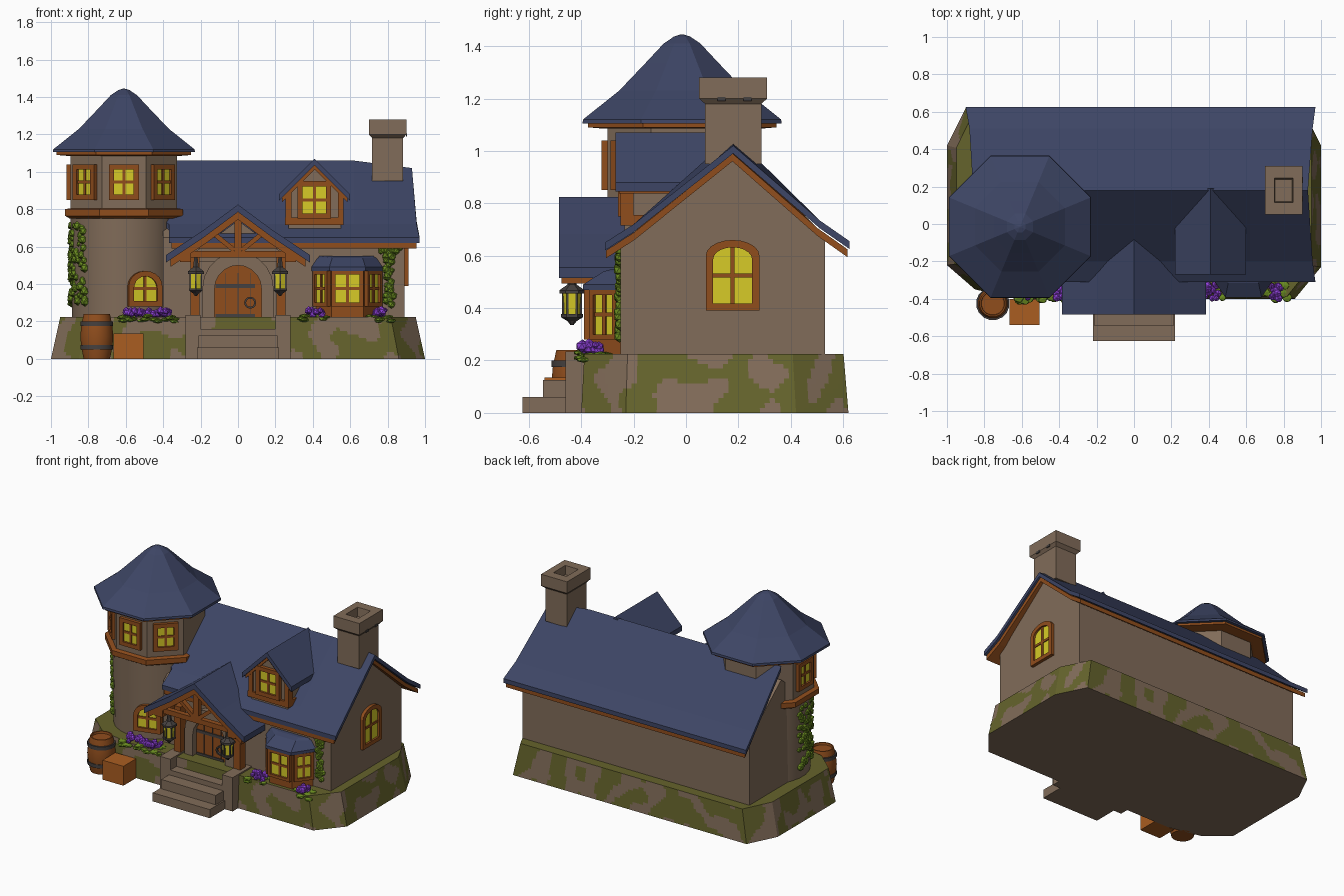
import bpy, bmesh, random
from math import sin, cos, pi, radians, ceil
from mathutils import Matrix, Vector, noise

if "Cube" in bpy.data.objects:
    bpy.data.objects.remove(bpy.data.objects["Cube"])
random.seed(4)


def material(name, *rgb):
    m = bpy.data.materials.new(name)
    m.use_nodes = True
    m.diffuse_color = (*rgb, 1)
    m.node_tree.nodes["Principled BSDF"].inputs["Base Color"].default_value = (*rgb, 1)
    return m


STONE = material("warm stone", .22, .15, .1)
ROOF = material("blue roof", .047, .06, .13)
WOOD = material("brown wood", .28, .075, .012)
CRATE = material("orange wood", .4, .11, .015)
GLASS = material("yellow glass", .68, .6, .02)
MOSS = material("olive moss", .13, .125, .025)
LEAF = material("leaf green", .15, .27, .015)
PETAL = material("purple petal", .27, .05, .68)
METAL = material("dark metal", .06, .052, .05)


# Core helpers
def finish(name, bm, mats, smooth=False):
    bmesh.ops.recalc_face_normals(bm, faces=bm.faces)
    for f in bm.faces:
        f.smooth = smooth
    me = bpy.data.meshes.new(name)
    bm.to_mesh(me)
    bm.free()
    for m in mats:
        me.materials.append(m)
    if smooth:
        me.set_sharp_from_angle(angle=radians(40))
    ob = bpy.data.objects.new(name, me)
    bpy.context.collection.objects.link(ob)
    return ob


def loft(name, loops, mat, M=Matrix(), strip=False, closed=False, smooth=False):
    """Skin equal-length loops; caps are n-gons, or quads for folded strips."""
    bm = bmesh.new()
    rings = [[bm.verts.new(M @ Vector(p)) for p in loop] for loop in loops]
    n = len(rings[0])
    pairs = list(zip(rings, rings[1:])) + ([(rings[-1], rings[0])] if closed else [])
    for a, b in pairs:
        for i in range(n):
            j = (i + 1) % n
            bm.faces.new((a[i], a[j], b[j], b[i]))
    if not closed:
        for r in (rings[0], rings[-1]):
            if strip:
                for i in range(n // 2 - 1):
                    bm.faces.new((r[i], r[i + 1], r[n - 2 - i], r[n - 1 - i]))
            else:
                bm.faces.new(r)
    return finish(name, bm, [mat], smooth)


def box(name, x, y, z, mat, M=Matrix()):
    loops = [[(x[0], y[0], h), (x[1], y[0], h), (x[1], y[1], h), (x[0], y[1], h)] for h in z]
    return loft(name, loops, mat, M)


def prism(name, pts, y, mat, M=Matrix()):
    return loft(name, [[(u, d, v) for u, v in pts] for d in y], mat, M)


def ring(name, outer, inner, y, mat, M=Matrix()):
    loops = [[(u, d, v) for u, v in pts] for pts, d in
             ((outer, y[0]), (outer, y[1]), (inner, y[1]), (inner, y[0]))]
    return loft(name, loops, mat, M, closed=True)


def lathe(name, profile, sides, at, mat, smooth=False):
    """Profile radii are measured to the flats of the polygon."""
    k = 1 / cos(pi / sides)
    loops = [[(at[0] + r * k * cos((i + .5) * 2 * pi / sides),
               at[1] + r * k * sin((i + .5) * 2 * pi / sides), z)
              for i in range(sides)] for r, z in profile]
    return loft(name, loops, mat, smooth=smooth)


def slab(name, columns, drop, mat):
    loops = [c + [(x, y, z - drop) for x, y, z in reversed(c)] for c in columns]
    return loft(name, loops, mat, strip=True)


def beam(name, p, q, width, y, mat=WOOD):
    p, q = Vector(p), Vector(q)
    d = (q - p).normalized() * width / 2
    s = Vector((-d.y, d.x))
    return prism(name, [p - s, q - s, q + s, p + s], y, mat)


def arch(w, h, rise, base=0):
    if not rise:
        return [(-w / 2, base), (w / 2, base), (w / 2, h), (-w / 2, h)]
    top = [(w / 2 * cos(i * pi / 10), h - rise + rise * sin(i * pi / 10)) for i in range(11)]
    return [(-w / 2, base), (w / 2, base)] + top


def window(name, at, angle, w, h, rise=0, edge=.028):
    M = Matrix.Translation(at) @ Matrix.Rotation(radians(angle), 4, "Z")
    inner = arch(w - 2 * edge, h - edge, max(rise - edge / 2, 0), edge)
    ring(name + "_frame", arch(w, h, rise), inner, (.02, -.022), WOOD, M)
    prism(name + "_glass", inner, (.02, -.008), GLASS, M)
    box(name + "_mullion", (-.008, .008), (0, -.014), (edge / 2, h - edge / 2), WOOD, M)
    box(name + "_crossbar", (edge / 2 - w / 2, w / 2 - edge / 2), (0, -.014),
        (h / 2 - .008, h / 2 + .008), WOOD, M)


def blobs(name, places, size, mat, flat=1):
    bm = bmesh.new()
    for p in places:
        s = size * random.uniform(.7, 1.2)
        M = Matrix.Translation(p) @ Matrix.Diagonal((s, s, s * flat, 1))
        bmesh.ops.create_icosphere(bm, subdivisions=1, radius=1, matrix=M)
    return finish(name, bm, [mat])


# Foundation with mossy patches
corners = [(-.85, -.35), (-.62, -.4), (.86, -.4), (1, -.23), (1, .42), (.9, .62),
           (-.9, .62), (-1, .42), (-1, -.22)]
outline = []
for a, b in zip(corners, corners[1:] + corners[:1]):
    a, b = Vector(a), Vector(b)
    steps = ceil((b - a).length / .02)
    outline += [a.lerp(b, i / steps) for i in range(steps)]
levels = [i / 12 for i in range(13)]
base = loft("foundation", [[(p.x * (1 - .05 * t), p.y * (1 - .03 * t), .225 * t) for p in outline]
                           for t in levels], STONE)
base.data.materials.append(MOSS)
for f in base.data.polygons:
    if f.normal.z > .9 or (f.normal.z > -.9 and noise.noise(f.center * 8) > -.06):
        f.material_index = 1

# House walls: full gable on the right, rear half only behind the tower
gable = [(-.25, .2), (.53, .2), (.53, .68), (.18, .965), (-.25, .65)]
rear = [(0, .2), (.53, .2), (.53, .68), (.18, .965), (0, .82)]
for name, pts, ends in (("house_wall", gable, (-.4, .89)), ("rear_wall", rear, (-.86, -.4))):
    loft(name, [[(x, y, z) for y, z in pts] for x in ends], STONE)

# Main roof with a wooden lining
section = [(-.31, .65), (-.2, .72), (.18, 1.02), (.51, .735), (.625, .655)]
left, right = [-.37, -.37, -.86, -.88, -.9], [.97, .955, .93, .955, .97]
for name, inset, sink, drop, mat in (("main_roof", 0, 0, .03, ROOF), ("roof_lining", .015, .03, .03, WOOD)):
    def column(xs, lift):
        return [(x, y * (1 - inset), z - sink + (lift if i == 2 else 0))
                for i, (x, (y, z)) in enumerate(zip(xs, section))]
    slab(name, [column([x + inset for x in left], .04), column([.62] * 5, .04),
                column([x - inset for x in right], 0)], drop, mat)

# Tower
T = (-.61, -.015)
lathe("tower_lower_wall", [(.275, .15), (.285, .78)], 24, T, STONE, True)
lathe("tower_upper_wall", [(.285, .78), (.285, 1.11)], 8, T, STONE)
lathe("tower_ring", [(.29, .75), (.315, .765), (.315, .8), (.29, .805)], 8, T, WOOD)
lathe("tower_roof_lining", [(.3, 1.085), (.36, 1.09), (.36, 1.112)], 8, T, WOOD)
lathe("tower_roof", [(.38, 1.105), (.378, 1.12), (.24, 1.23), (.14, 1.335), (.07, 1.41),
                     (.03, 1.437), (.004, 1.445)], 8, T, ROOF)
for a in (-90, -45, 0, 45):
    t = radians(a)
    window("tower_window", (T[0] + .285 * sin(t), T[1] - .285 * cos(t), .85), a, .16, .19)
t = radians(23)
window("tower_low_window", (T[0] + .283 * sin(t), T[1] - .283 * cos(t), .28), 15, .185, .19, .08)
window("side_window", (.89, .178, .39), 90, .205, .27, .06)

# Chimney
lathe_loops = [(.7, .95), (.7, 1.18), (1, 1.2), (1, 1.28), (.5, 1.28), (.45, 1.22)]
loft("chimney", [[(.8 + sx * .1 * (.83 if s == .7 else s), .18 + sy * .13 * (.83 if s == .7 else s), z)
                  for sx, sy in ((-1, -1), (1, -1), (1, 1), (-1, 1))] for s, z in lathe_loops], STONE)
for s in (-1, 1):
    box("chimney_notch", (.898, .904), (.17 + s * .05, .2 + s * .05), (1.19, 1.205), METAL)

# Dormer
prism("dormer_wall", [(.27, .69), (.55, .69), (.55, .89), (.41, 1.02), (.27, .89)], (-.235, .1), STONE)
for name, half, top, drop, ends, mat in (("dormer_roof", .19, 1.07, .035, (-.27, .19), ROOF),
                                         ("dormer_lining", .175, 1.038, .025, (-.255, .1), WOOD)):
    slab(name, [[(.41 - half, y, top - half), (.41, y, top), (.41 + half, y, top - half)]
                for y in ends], drop, mat)
box("dormer_sill", (.25, .565), (-.25, -.15), (.715, .755), WOOD)
for x in (.255, .535):
    box("dormer_post", (x, x + .03), (-.25, -.2), (.75, .9), WOOD)
window("dormer_window", (.408, -.237, .75), 0, .18, .2)

# Bay window
plan = [(.41, -.24), (.76, -.24), (.67, -.365), (.5, -.365)]
loft("bay_body", [[(x, y, z) for x, y in plan] for z in (.2, .49)], WOOD)
loft("bay_roof", [[(.585 + (x - .585) * s, -.24 + (y + .24) * d, z) for x, y in plan]
                  for s, d, z in ((1.14, 1.22, .47), (1.14, 1.22, .49), (.95, .6, .54), (.93, .3, .55))], ROOF)
window("bay_front_window", (.585, -.367, .28), 0, .17, .19, 0, .02)
for s in (-1, 1):
    window("bay_side_window", (.585 + s * .131, -.305, .28), s * 53, .13, .19, 0, .02)

# Porch roof, truss and gable infill
for name, half, top, drop, y, mat in (("porch_roof", .385, .825, .04, (-.485, -.05), ROOF),
                                      ("porch_lining", .36, .785, .04, (-.475, -.2), WOOD)):
    slab(name, [[(-half, d, top - half * .7), (-half / 2, d, top - half * .37), (0, d, top),
                 (half / 2, d, top - half * .37), (half, d, top - half * .7)] for d in y], drop, mat)
prism("porch_infill", [(-.3, .52), (.3, .52), (0, .74)], (-.28, -.2), STONE)
truss = (-.465, -.43)
beam("tie_beam", (-.3, .56), (.3, .56), .035, truss)
beam("king_post", (0, .56), (0, .75), .04, truss)
for s in (-1, 1):
    beam("strut", (s * .02, .58), (s * .13, .67), .025, truss)
    beam("side_beam", (s * .25, .54), (s * .31, .54), .045, (-.475, -.25))
    box("porch_post", (s * .205, s * .255), (-.34, -.28), (.22, .55), WOOD)
    box("stair_pier", (s * .2, s * .28), (-.46, -.25), (0, .235), STONE)

# Door in its stone arch
D = Matrix.Translation((0, -.25, .16))
ring("door_arch", arch(.38, .41, .19), arch(.25, .34, .125), (.02, -.07), STONE, D)
prism("door", arch(.26, .345, .13), (0, -.03), WOOD, D)
for z in (.06, .22):
    box("door_strap", (-.12, .09), (-.03, -.036), (z, z + .02), METAL, D)
handle = [[(.065 + r * cos(i * pi / 6), -.29, .3 + r * sin(i * pi / 6)) for i in range(12)] for r in (.032, .022)]
ring("door_handle", [(x, z) for x, y, z in handle[0]], [(x, z) for x, y, z in handle[1]], (-.295, -.28), METAL)
for x in (-.065, 0, .065):
    box("plank_gap", (x - .002, x + .002), (-.03, -.032), (.01, .3), METAL, D)

# Steps
for half, front, top in ((.22, -.625, .06), (.21, -.545, .125), (.2, -.46, .16)):
    box("step", (-half, half), (front, -.25), (0, top), STONE)

# Hanging lanterns
for x in (-.225, .225):
    at = (x, -.435)
    lathe("lantern_glass", [(.026, .37), (.032, .46)], 6, at, GLASS)
    lathe("lantern_foot", [(.005, .335), (.015, .35), (.036, .365), (.036, .377)], 6, at, METAL)
    lathe("lantern_cap", [(.042, .455), (.042, .468), (.015, .49), (.008, .55)], 6, at, METAL)
    for i in range(6):
        a = (i + .5) * pi / 3
        lathe("lantern_bar", [(.004, .37), (.004, .46)], 4, (x + .034 * cos(a), at[1] + .034 * sin(a)), METAL)

# Barrel and crate
B = (-.755, -.425)
lathe("barrel", [(.07, 0), (.083, .06), (.088, .12), (.083, .18), (.07, .24), (.062, .24), (.06, .225)],
      16, B, WOOD, True)
for z in (.05, .175):
    lathe("barrel_hoop", [(.08, z), (.088, z), (.088, z + .025), (.08, z + .025)], 16, B, METAL, True)
box("crate", (-.665, -.505), (-.54, -.4), (0, .135), CRATE)


# Flower beds
def spread(x, y, z, count):
    return [[random.uniform(*r) for r in (x, y, z)] for _ in range(count)]


for x0, x1 in ((-.63, -.33), (.34, .48), (.7, .82)):
    count = int((x1 - x0) * 130)
    blobs("flower_leaves", spread((x0, x1), (-.41, -.3), (.2, .23), count), .028, LEAF, .4)
    blobs("flowers", spread((x0 + .03, x1 - .03), (-.4, -.32), (.235, .26), count), .02, PETAL)

# Ivy on the tower and the front wall
ivy = []
for _ in range(90):
    a, z = radians(random.uniform(172, 222)), random.uniform(.3, .73)
    ivy.append((T[0] + .278 * cos(a), T[1] + .278 * sin(a), z))
blobs("tower_ivy", ivy, .024, LEAF)
blobs("wall_ivy", spread((.79, .83), (-.255, -.25), (.28, .62), 45)
      + spread((.76, .87), (-.255, -.25), (.57, .63), 14), .02, LEAF)
